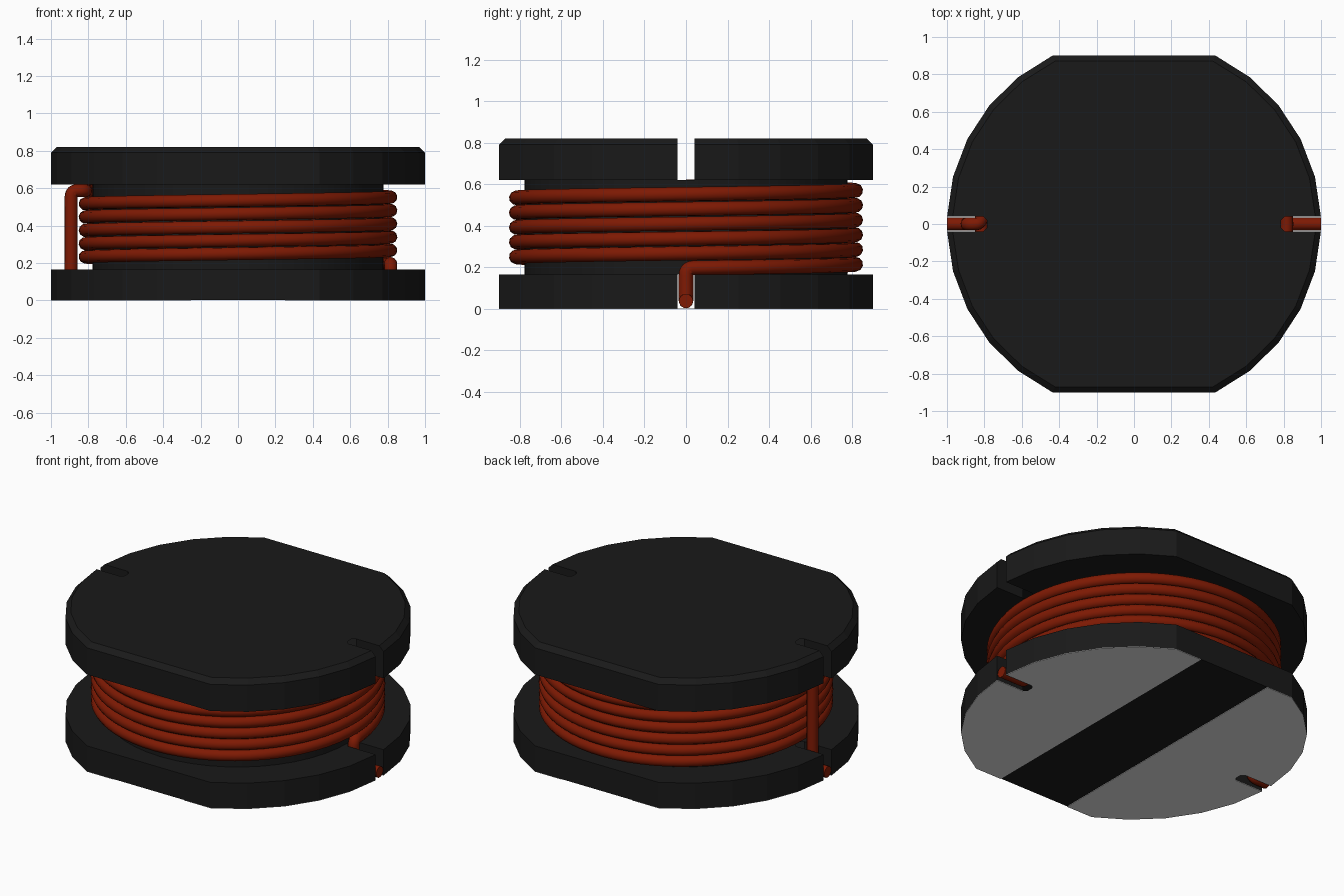
import bpy, bmesh, math
from mathutils import Vector

if "Cube" in bpy.data.objects:
    bpy.data.objects.remove(bpy.data.objects["Cube"])

WIRE_R, COIL_R, PITCH, TURNS = 0.035, 0.817, 0.071, 5.5
COIL_Z = 0.197
SLOT_X, SLOT_Y = 0.785, 0.04
PAD_Z = 0.003


def material(name, color):
    m = bpy.data.materials.new(name)
    m.use_nodes = True
    m.diffuse_color = (*color, 1)
    m.node_tree.nodes["Principled BSDF"].inputs["Base Color"].default_value = (*color, 1)
    return m


ferrite = material("dark ferrite", (0.010, 0.010, 0.010))
copper = material("enamelled copper", (0.21, 0.010, 0.001))
tin = material("tin pad", (0.8, 0.8, 0.8))


def side_outline():
    """Right-hand arc of the flange, with a round-ended wire slot at its middle."""
    first, last = math.asin(SLOT_Y), math.asin(0.9)
    upper = [(SLOT_X, SLOT_Y / 2), (SLOT_X + SLOT_Y / 2, SLOT_Y)]
    for i in range(6):
        a = first + (last - first) * i / 5
        upper.append((math.cos(a), math.sin(a)))
    return [(x, -y) for x, y in reversed(upper)] + upper


def in_slot_end(p):
    return abs(p[0]) < SLOT_X + SLOT_Y and abs(p[1]) < SLOT_Y + 1e-4


def chamfered(p):
    """Pull an outer outline point in, leaving the slot walls straight."""
    x, y = p
    if in_slot_end(p):
        return p
    return (x * 0.97, y if abs(y) < 0.1 else y * 0.967)


def prism(name, layers, mat):
    """Stack of matching outlines; the slots stay open at the inner end."""
    bm = bmesh.new()
    rings = [[bm.verts.new((x, y, z)) for x, y in pts] for pts, z in layers]
    base = layers[0][0]
    n = len(base)
    for low, high in zip(rings, rings[1:]):
        for i in range(n):
            j = (i + 1) % n
            if not (in_slot_end(base[i]) and in_slot_end(base[j])):
                bm.faces.new((low[i], low[j], high[j], high[i]))
    bm.faces.new(rings[0][::-1])
    bm.faces.new(rings[-1])
    me = bpy.data.meshes.new(name)
    bm.to_mesh(me)
    bm.free()
    me.materials.append(mat)
    bpy.context.collection.objects.link(bpy.data.objects.new(name, me))


# Slotted flanges
right = side_outline()
outline = right + [(-x, -y) for x, y in right]
prism("bottom_flange", [(outline, PAD_Z), (outline, 0.165)], ferrite)
prism("top_flange", [(outline, 0.62), (outline, 0.79),
                     ([chamfered(p) for p in outline], 0.82)], ferrite)

# Solder pads under the bottom flange
pad = [(0.25, -0.9)] + right + [(0.25, 0.9)]
for name, s in (("left_pad", 1), ("right_pad", -1)):
    shape = [(s * x, s * y) for x, y in pad]
    prism(name, [(shape, 0), (shape, PAD_Z)], tin)

# Centre core
bpy.ops.mesh.primitive_cylinder_add(vertices=48, radius=0.778, depth=0.455,
                                    location=(0, 0, 0.3925))
core = bpy.context.object
core.name = "core"
core.data.materials.append(ferrite)
bpy.ops.object.shade_smooth_by_angle()


def rounded(corners, r=0.036, steps=6):
    """Polyline with its inner corners rounded off."""
    pts = [Vector(c) for c in corners]
    out = [pts[0]]
    for a, b, c in zip(pts, pts[1:], pts[2:]):
        p = b + (a - b).normalized() * r
        q = b + (c - b).normalized() * r
        for i in range(steps + 1):
            t = i / steps
            out.append(p * (1 - t) ** 2 + b * 2 * t * (1 - t) + q * t * t)
    return out + [pts[-1]]


# Winding and its two leads, one continuous wire
helix = []
per_turn = 64
for i in range(int(TURNS * per_turn) + 1):
    a = 2 * math.pi * i / per_turn
    helix.append(Vector((COIL_R * math.cos(a), COIL_R * math.sin(a),
                         COIL_Z + PITCH * i / per_turn)))
start, end = helix[0], helix[-1]
low_z = WIRE_R + 0.003
start_lead = rounded([(1.0, 0, low_z), (COIL_R, 0, low_z), start, helix[1]])
end_lead = rounded([helix[-2], end, (-0.892, 0, end.z), (-0.892, 0, low_z), (-1.0, 0, low_z)])
path = start_lead[:-1] + helix[1:-1] + end_lead[1:]

curve = bpy.data.curves.new("wire_winding", "CURVE")
curve.dimensions = "3D"
curve.bevel_depth = WIRE_R
curve.bevel_resolution = 3
curve.use_fill_caps = True
spline = curve.splines.new("POLY")
spline.points.add(len(path) - 1)
for sp, p in zip(spline.points, path):
    sp.co = (*p, 1)
spline.use_smooth = True
curve.materials.append(copper)
bpy.context.collection.objects.link(bpy.data.objects.new("wire_winding", curve))
